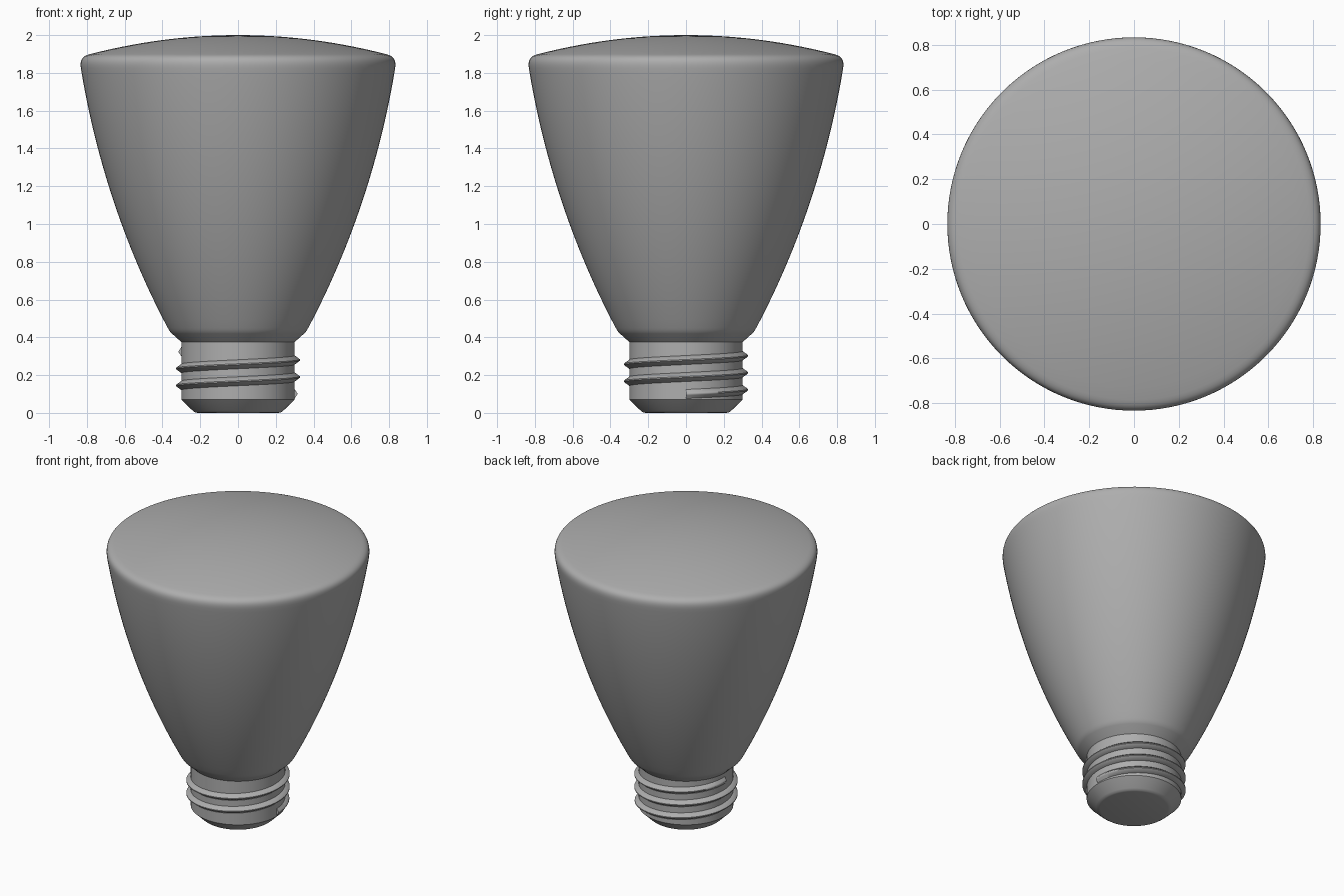
import bpy, bmesh
from math import pi, sin, cos, radians

if "Cube" in bpy.data.objects:
    bpy.data.objects.remove(bpy.data.objects["Cube"], do_unlink=True)

GREY = (0.42, 0.42, 0.42, 1)
grey = bpy.data.materials.new("plain grey")
grey.use_nodes = True
grey.diffuse_color = GREY
grey.node_tree.nodes["Principled BSDF"].inputs["Base Color"].default_value = GREY


def finish(bm, name, angle):
    """Turn a bmesh into a smooth-shaded object."""
    bmesh.ops.recalc_face_normals(bm, faces=bm.faces)
    mesh = bpy.data.meshes.new(name)
    bm.to_mesh(mesh)
    bm.free()
    mesh.materials.append(grey)
    obj = bpy.data.objects.new(name, mesh)
    bpy.context.collection.objects.link(obj)
    bpy.ops.object.select_all(action="DESELECT")
    obj.select_set(True)
    bpy.context.view_layer.objects.active = obj
    bpy.ops.object.shade_smooth_by_angle(angle=radians(angle))
    return obj


def lathe(name, profile, steps=128, angle=32):
    """Spin an (r, z) profile around the z axis."""
    bm = bmesh.new()
    verts = [bm.verts.new((r, 0, z)) for r, z in profile]
    edges = [bm.edges.new(pair) for pair in zip(verts, verts[1:])]
    bmesh.ops.spin(bm, geom=verts + edges, cent=(0, 0, 0), axis=(0, 0, 1),
                   angle=2 * pi, steps=steps)
    bmesh.ops.remove_doubles(bm, verts=bm.verts, dist=0.0005)
    return finish(bm, name, angle)


def bezier(a, b, c, d, n):
    """Points along a cubic curve."""
    def point(t):
        s = 1 - t
        w = (s**3, 3 * s * s * t, 3 * s * t * t, t**3)
        return tuple(sum(k * p[i] for k, p in zip(w, (a, b, c, d))) for i in (0, 1))
    return [point(i / n) for i in range(n + 1)]


# Screw base: chamfered foot and straight cylinder
lathe("screw_base", [(0, 0), (0.215, 0), (0.228, 0.003), (0.24, 0.012),
                     (0.30, 0.07), (0.30, 0.39)])

# Bulb: flared collar, curved shell, rounded rim and shallow dome
collar = [(0.30, 0.375), (0.35, 0.42), (0.358, 0.428), (0.366, 0.44)]
shell = bezier((0.372, 0.45), (0.60, 0.88), (0.75, 1.34), (0.828, 1.80), 28)
rim = bezier((0.832, 1.825), (0.838, 1.87), (0.825, 1.888), (0.785, 1.899), 8)
dome = [(0.785 * i / 14, 2 - 0.101 * (i / 14) ** 2) for i in range(13, -1, -1)]
lathe("bulb", collar + shell + rim + dome)

# Screw thread: rounded ridge swept up a helix, fading in and out
TURNS, PITCH, START, STEPS = 2.5, 0.09, 0.10, 240
section = [(-0.012, -0.024), (0.0, -0.024), (0.022, -0.008), (0.028, -0.003),
           (0.028, 0.003), (0.022, 0.008), (0.0, 0.024), (-0.012, 0.024)]
bm = bmesh.new()
rings = []
for i in range(STEPS + 1):
    turn = TURNS * i / STEPS
    a = 2 * pi * turn
    fade = min(1, 0.5 + 4 * min(turn, TURNS - turn))
    rings.append([bm.verts.new(((0.30 + d * fade) * cos(a), (0.30 + d * fade) * sin(a),
                                START + PITCH * turn + h)) for d, h in section])
n = len(section)
for lower, upper in zip(rings, rings[1:]):
    for j in range(n):
        k = (j + 1) % n
        bm.faces.new((lower[j], lower[k], upper[k], upper[j]))
bm.faces.new(rings[0])
bm.faces.new(rings[-1])
finish(bm, "screw_thread", 45)
